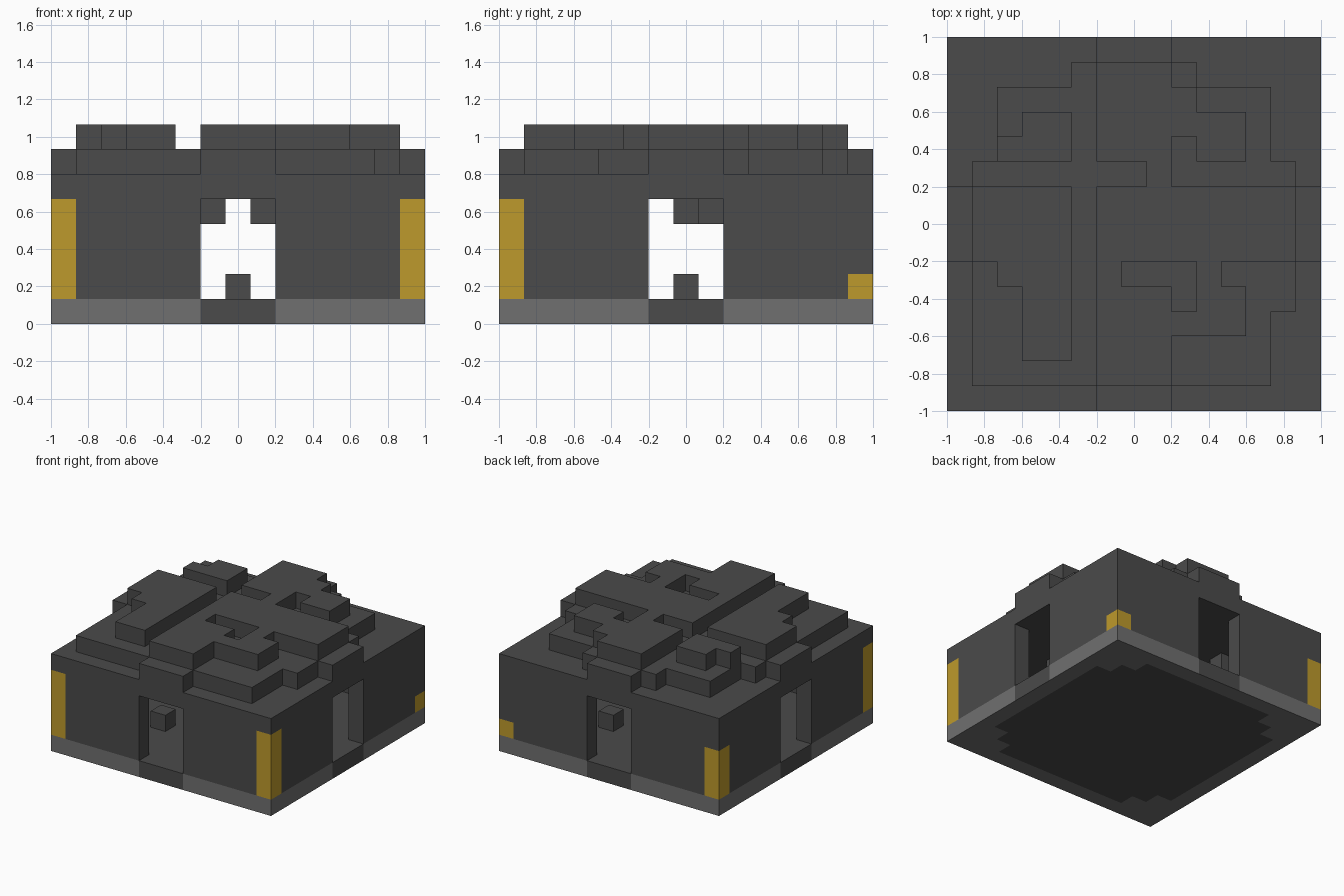
import bpy
import bmesh
from math import radians
from mathutils import Vector

N = 15              # blocks along each side
S = 2 / N           # block size
MID = N // 2

old = bpy.data.objects.get("Cube")
if old:
    bpy.data.objects.remove(old, do_unlink=True)


def material(name, rgb):
    m = bpy.data.materials.new(name)
    m.use_nodes = True
    m.diffuse_color = (*rgb, 1)
    m.node_tree.nodes["Principled BSDF"].inputs["Base Color"].default_value = (*rgb, 1)
    return m


DARK, LIGHT, GOLD = 0, 1, 2
MATS = [material("dark_stone", (0.069, 0.069, 0.069)),
        material("light_stone", (0.162, 0.162, 0.162)),
        material("gold", (0.515, 0.323, 0.025))]


def block(i0, i1, j0, j1, k0, k1):
    return {(i, j, k) for i in range(i0, i1) for j in range(j0, j1) for k in range(k0, k1)}


def layer(k, rects):
    return set().union(*(block(*r, k, k + 1) for r in rects))


def edge(c):
    return c[0] in (0, N - 1) or c[1] in (0, N - 1)


# Foundation slab, one block thick
base = block(0, N, 0, N, 0, 1)

# Perimeter walls with a three-wide doorway on every side
shell = {c for c in block(0, N, 0, N, 1, 5) if edge(c)}
shell -= block(6, 9, 0, N, 1, 5) | block(0, N, 6, 9, 1, 5)

# Gold corner posts of differing height, set into the walls
last = N - 1
posts = set()
for i, j, top in ((0, 0, 5), (last, 0, 5), (0, last, 4), (last, last, 2)):
    posts |= block(i, i + 1, j, j + 1, 1, top)

# Ceiling and the two rough roof tiers
ceiling = block(0, N, 0, N, 5, 6)
lower_tier = layer(6, [(1, 13, 1, 4), (1, 14, 4, 10), (2, 13, 10, 13),
                       (5, 10, 13, 14), (6, 9, 0, N), (0, N, 6, 9)])
upper_tier = layer(7, [(3, 5, 2, 5), (2, 5, 5, 6), (1, 5, 6, 9),
                       (3, 5, 10, 12), (2, 3, 10, 11),
                       (6, 9, 1, 3), (6, 12, 3, 5), (6, 11, 5, 6), (6, 14, 6, 9),
                       (6, 9, 9, 14), (9, 10, 11, 13), (10, 12, 10, 12)])
upper_tier -= layer(7, [(6, 8, 9, 10), (7, 10, 5, 6), (9, 10, 4, 5)])

# Loose blocks inside: on the floor and hanging from the ceiling
floor_blocks = {(i, i, 1) for i in (4, MID, 10)}
hanging_blocks = {(6, 8, 4), (8, 7, 4), (4, 3, 4), (10, 4, 4), (11, 10, 4), (3, 10, 4)}

PARTS = {
    "foundation": base,
    "walls": shell - posts,
    "corner_posts": posts,
    "ceiling": ceiling,
    "roof_lower_tier": lower_tier,
    "roof_upper_tier": upper_tier,
    "floor_blocks": floor_blocks,
    "hanging_blocks": hanging_blocks,
}
SOLID = set().union(*PARTS.values())


def colour(part, c, d):
    """Colour of a block face, from its part, place and direction."""
    if part == "corner_posts":
        return GOLD
    if part != "foundation" or d.z > 0:
        return DARK
    a, b = abs(c[0] - MID), abs(c[1] - MID)
    if d.z < 0:                                  # rim on the underside
        return LIGHT if edge(c) or a + b >= 11 else DARK
    return DARK if min(a, b) <= 1 else LIGHT     # dark thresholds at the doors


def build(name, cells):
    """Mesh only the exposed block faces, then merge the flat ones."""
    bm = bmesh.new()
    for c in sorted(cells):
        centre = Vector(c) + Vector((0.5, 0.5, 0.5))
        for axis in range(3):
            for sign in (-1, 1):
                d = Vector((0, 0, 0))
                d[axis] = sign
                if tuple(int(v + n) for v, n in zip(c, d)) in SOLID:
                    continue
                u = Vector((0, 0, 0))
                u[(axis + 1) % 3] = 0.5
                w = d.cross(u)
                mid = centre + d * 0.5
                ring = [mid - u - w, mid + u - w, mid + u + w, mid - u + w]
                verts = [bm.verts.new(((p.x - N / 2) * S, (p.y - N / 2) * S, p.z * S))
                         for p in ring]
                bm.faces.new(verts).material_index = colour(name, c, d)
    bmesh.ops.remove_doubles(bm, verts=bm.verts[:], dist=S / 100)
    bmesh.ops.dissolve_limit(bm, angle_limit=radians(1), verts=bm.verts[:],
                             edges=bm.edges[:], delimit={'MATERIAL'})
    mesh = bpy.data.meshes.new(name)
    bm.to_mesh(mesh)
    bm.free()
    for m in MATS:
        mesh.materials.append(m)
    bpy.context.collection.objects.link(bpy.data.objects.new(name, mesh))


for part, cells in PARTS.items():
    build(part, cells)
